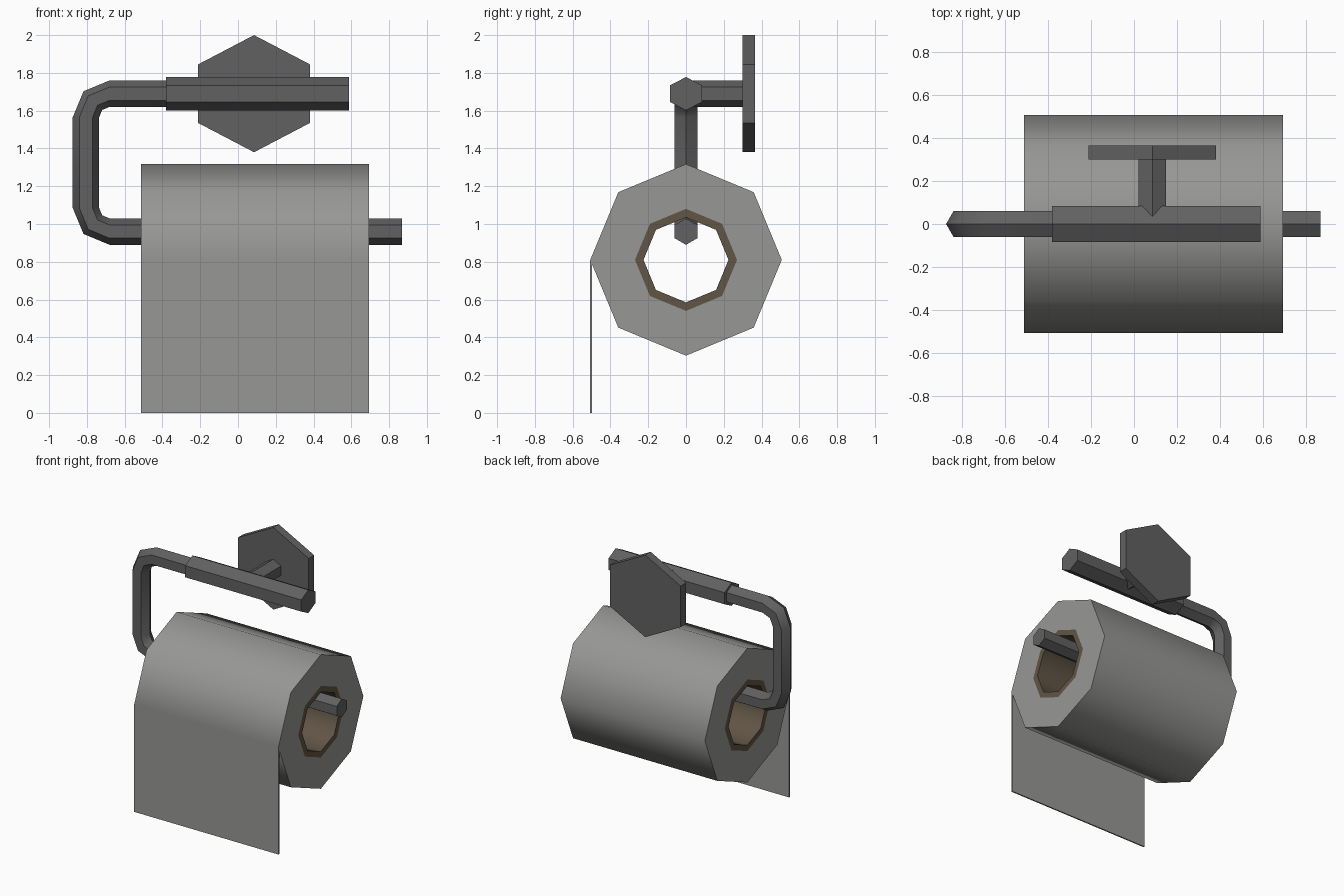
import bpy, bmesh, math
from mathutils import Vector as V

if "Cube" in bpy.data.objects:
    bpy.data.objects.remove(bpy.data.objects["Cube"])

X, Y, Z = V((1, 0, 0)), V((0, 1, 0)), V((0, 0, 1))


def material(name, rgb):
    m = bpy.data.materials.new(name)
    m.diffuse_color = (*rgb, 1)
    m.use_nodes = True
    m.node_tree.nodes["Principled BSDF"].inputs["Base Color"].default_value = m.diffuse_color
    return m


metal = material("dark_metal", (0.12, 0.12, 0.12))
paper = material("paper", (0.31, 0.31, 0.30))
card = material("cardboard", (0.12, 0.09, 0.06))


def ring(centre, u, v, sides):
    """Polygon around centre with its first corner at centre + u."""
    angles = [2 * math.pi * i / sides for i in range(sides)]
    return [V(centre) + u * math.cos(a) + v * math.sin(a) for a in angles]


def loft(name, rings, mat, closed=False):
    """Bridge rings in order; cap both ends, or join last to first if closed."""
    bm = bmesh.new()
    rows = [[bm.verts.new(p) for p in r] for r in rings]
    n = len(rows[0])
    pairs = list(zip(rows, rows[1:]))
    if closed:
        pairs.append((rows[-1], rows[0]))
    else:
        bm.faces.new(rows[0])
        bm.faces.new(rows[-1])
    for a, b in pairs:
        for i in range(n):
            j = (i + 1) % n
            bm.faces.new((a[i], a[j], b[j], b[i]))
    bmesh.ops.recalc_face_normals(bm, faces=bm.faces)
    mesh = bpy.data.meshes.new(name)
    bm.to_mesh(mesh)
    bm.free()
    mesh.materials.append(mat)
    ob = bpy.data.objects.new(name, mesh)
    bpy.context.collection.objects.link(ob)
    bpy.context.view_layer.objects.active = ob
    ob.select_set(True)
    bpy.ops.object.shade_smooth_by_angle(angle=math.radians(50))
    ob.select_set(False)
    return ob


def prism(name, start, end, u, v, mat):
    return loft(name, [ring(start, u, v, 6), ring(end, u, v, 6)], mat)


def tube(name, x0, x1, z, outer, inner, mat):
    stations = [(x0, outer), (x1, outer), (x1, inner), (x0, inner)]
    return loft(name, [ring((x, 0, z), Z * r, Y * r, 8) for x, r in stations],
                mat, closed=True)


# Paper roll and cardboard core
LEFT, RIGHT, ROLL_Z = -0.513, 0.693, 0.81
tube("paper_roll", LEFT, RIGHT, ROLL_Z, 0.507, 0.27, paper)
tube("cardboard_core", LEFT, RIGHT, ROLL_Z, 0.27, 0.225, card)

# Hanging sheet
loft("hanging_sheet", [[V((x, y, z)) for x, y in
     ((LEFT, -0.507), (RIGHT, -0.507), (RIGHT, -0.497), (LEFT, -0.497))]
     for z in (0, ROLL_Z)], paper)

# Bent hexagonal arm: upper rod, two rounded corners, lower rod
R, BEND, BEND_X, TOP_Z, LOW_Z = 0.07, 0.125, -0.68, 1.69, 0.96
stations = [((-0.3, 0, TOP_Z), 90)]
for cz, degs in ((TOP_Z - BEND, (90, 135, 180)), (LOW_Z + BEND, (180, 225, 270))):
    for d in degs:
        a = math.radians(d)
        stations.append(((BEND_X + BEND * math.cos(a), 0, cz + BEND * math.sin(a)), d))
stations.append(((0.868, 0, LOW_Z), 270))
rings = []
for c, d in stations:
    a = math.radians(d)
    rings.append(ring(c, (X * math.cos(a) + Z * math.sin(a)) * R, Y * R, 6))
loft("bent_arm", rings, metal)

# Sleeve around the upper rod
prism("arm_sleeve", (-0.382, 0, TOP_Z), (0.588, 0, TOP_Z), Z * 0.088, Y * 0.098, metal)

# Wall post and hexagonal wall plate
prism("wall_post", (0.085, 0, TOP_Z), (0.085, 0.32, TOP_Z), Z * R, X * 0.073, metal)
prism("wall_plate", (0.085, 0.3, TOP_Z), (0.085, 0.365, TOP_Z), Z * 0.31, X * 0.342, metal)
